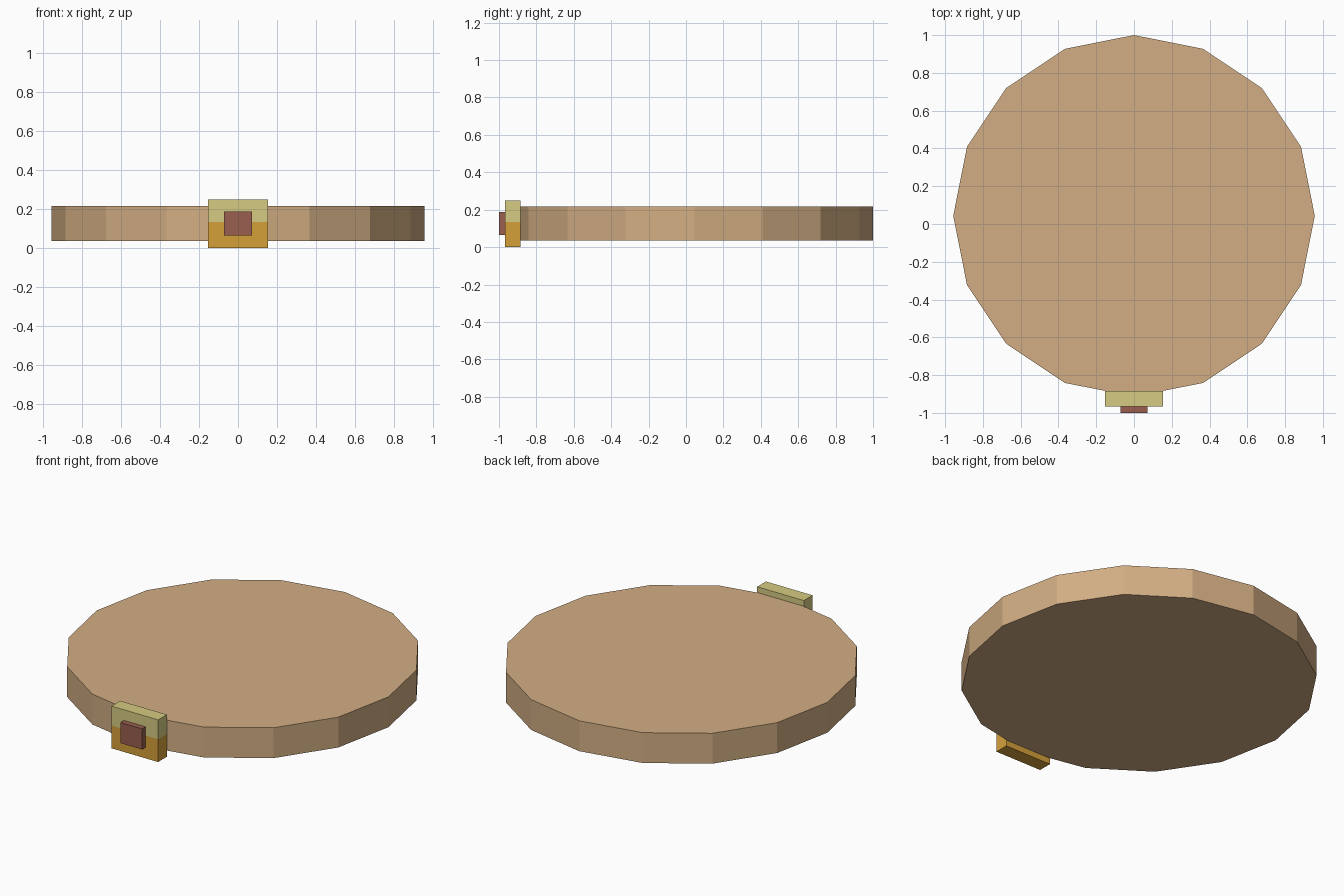
import bpy, bmesh, math
from mathutils import Matrix

if "Cube" in bpy.data.objects:
    bpy.data.objects.remove(bpy.data.objects["Cube"])


def srgb(r, g, b):
    f = lambda c: c / 12.92 if c <= 0.04045 else ((c + 0.055) / 1.055) ** 2.4
    return (f(r / 255), f(g / 255), f(b / 255), 1)


def material(name, rgb):
    m = bpy.data.materials.new(name)
    m.diffuse_color = srgb(*rgb)
    m.use_nodes = True
    m.node_tree.nodes["Principled BSDF"].inputs["Base Color"].default_value = m.diffuse_color
    return m


def finish(bm, name, mats):
    bmesh.ops.recalc_face_normals(bm, faces=bm.faces)
    me = bpy.data.meshes.new(name)
    bm.to_mesh(me)
    bm.free()
    for m in mats:
        me.materials.append(m)
    ob = bpy.data.objects.new(name, me)
    bpy.context.collection.objects.link(ob)
    return ob


def box(x, y0, y1, z0, z1):
    bm = bmesh.new()
    mat = Matrix.Translation((0, (y0 + y1) / 2, (z0 + z1) / 2)) @ Matrix.Diagonal((2 * x, y1 - y0, z1 - z0, 1))
    bmesh.ops.create_cube(bm, size=1, matrix=mat)
    return bm


tan = material("tan leather", (210, 174, 131))
khaki = material("pale khaki", (214, 203, 130))
gold = material("gold", (213, 160, 58))
red_brown = material("red brown", (152, 94, 78))

# Belt: capped 16-sided disc with a corner facing the front
bm = bmesh.new()
R = 0.957
bmesh.ops.create_cone(bm, cap_ends=True, segments=16, radius1=R, radius2=R, depth=0.18,
                      matrix=Matrix.Translation((0, 1 - R, 0.126)))
finish(bm, "belt", [tan])

# Buckle plate: cut at mid height, gold below and khaki above
SPLIT = 0.135
bm = box(0.153, -0.967, -0.885, 0, 0.25)
bmesh.ops.bisect_plane(bm, geom=bm.verts[:] + bm.edges[:] + bm.faces[:],
                       plane_co=(0, 0, SPLIT), plane_no=(0, 0, 1))
for f in bm.faces:
    f.material_index = 0 if f.calc_center_median().z > SPLIT else 1
finish(bm, "buckle_plate", [khaki, gold])

# Small raised stud on the buckle
finish(box(0.071, -1, -0.967, 0.065, 0.187), "buckle_stud", [red_brown])
